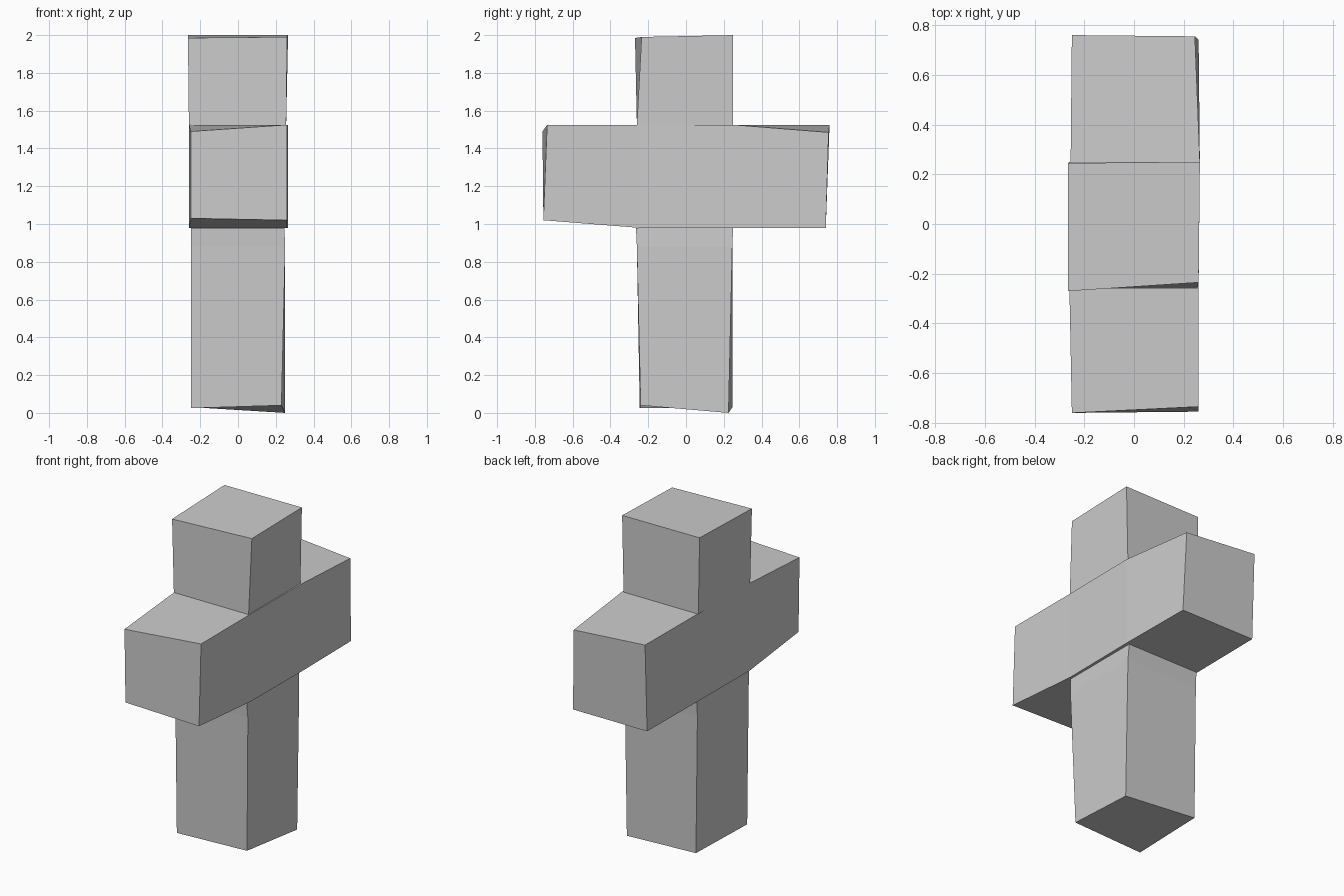
import bpy
import bmesh

# Remove the default cube
default_cube = bpy.data.objects.get("Cube")
if default_cube:
    bpy.data.objects.remove(default_cube, do_unlink=True)

# Single plain grey stone material
GREY = (0.6, 0.6, 0.6, 1.0)
stone = bpy.data.materials.new("stone_grey")
stone.use_nodes = True
stone.diffuse_color = GREY
stone.node_tree.nodes["Principled BSDF"].inputs["Base Color"].default_value = GREY


def loft_block(name, rings):
    """Skin a roughly hewn block through successive four-cornered rings."""
    mesh = bpy.data.meshes.new(name)
    bm = bmesh.new()
    loops = [[bm.verts.new(corner) for corner in ring] for ring in rings]
    for lower, upper in zip(loops, loops[1:]):
        for i, corner in enumerate(lower):
            j = (i + 1) % len(lower)
            bm.faces.new((corner, lower[j], upper[j], upper[i]))
    bm.faces.new(loops[0][::-1])
    bm.faces.new(loops[-1])
    bmesh.ops.recalc_face_normals(bm, faces=bm.faces[:])
    bm.to_mesh(mesh)
    bm.free()
    mesh.materials.append(stone)
    block = bpy.data.objects.new(name, mesh)
    bpy.context.collection.objects.link(block)
    return block


def level_ring(z, left, right, front, back):
    """Horizontal ring with straight sides."""
    return [(left, front, z), (right, front, z), (right, back, z), (left, back, z)]


def upright_ring(y, left, right, bottom, top):
    """Vertical ring across the bar with straight sides."""
    return [(left, y, bottom), (right, y, bottom), (right, y, top), (left, y, top)]


# Upright shaft, with an uneven foot and slightly swollen upper part
foot = [(-.25, -.245, .025), (.23, -.24, .04), (.25, .225, 0), (-.24, .245, .03)]
loft_block("shaft", [
    foot,
    level_ring(.88, -.25, .25, -.26, .245),
    level_ring(.98, -.25, .245, -.265, .25),
])

# Crossbar running front to back, with chipped ends
front_end = [(-.25, -.75, 1.03), (.26, -.755, 1.02), (.26, -.735, 1.525), (-.25, -.76, 1.49)]
back_end = [(-.25, .74, .98), (.26, .74, .98), (.245, .755, 1.485), (-.25, .76, 1.525)]
loft_block("crossbar", [
    front_end,
    upright_ring(-.25, -.26, .26, .98, 1.525),
    upright_ring(.25, -.255, .265, .98, 1.525),
    back_end,
])

# Head block standing on the crossbar
crown = [(-.265, -.27, 1.985), (.26, -.235, 1.99), (.265, .25, 2), (-.265, .245, 2)]
loft_block("head", [level_ring(1.525, -.26, .255, -.26, .25), crown])
